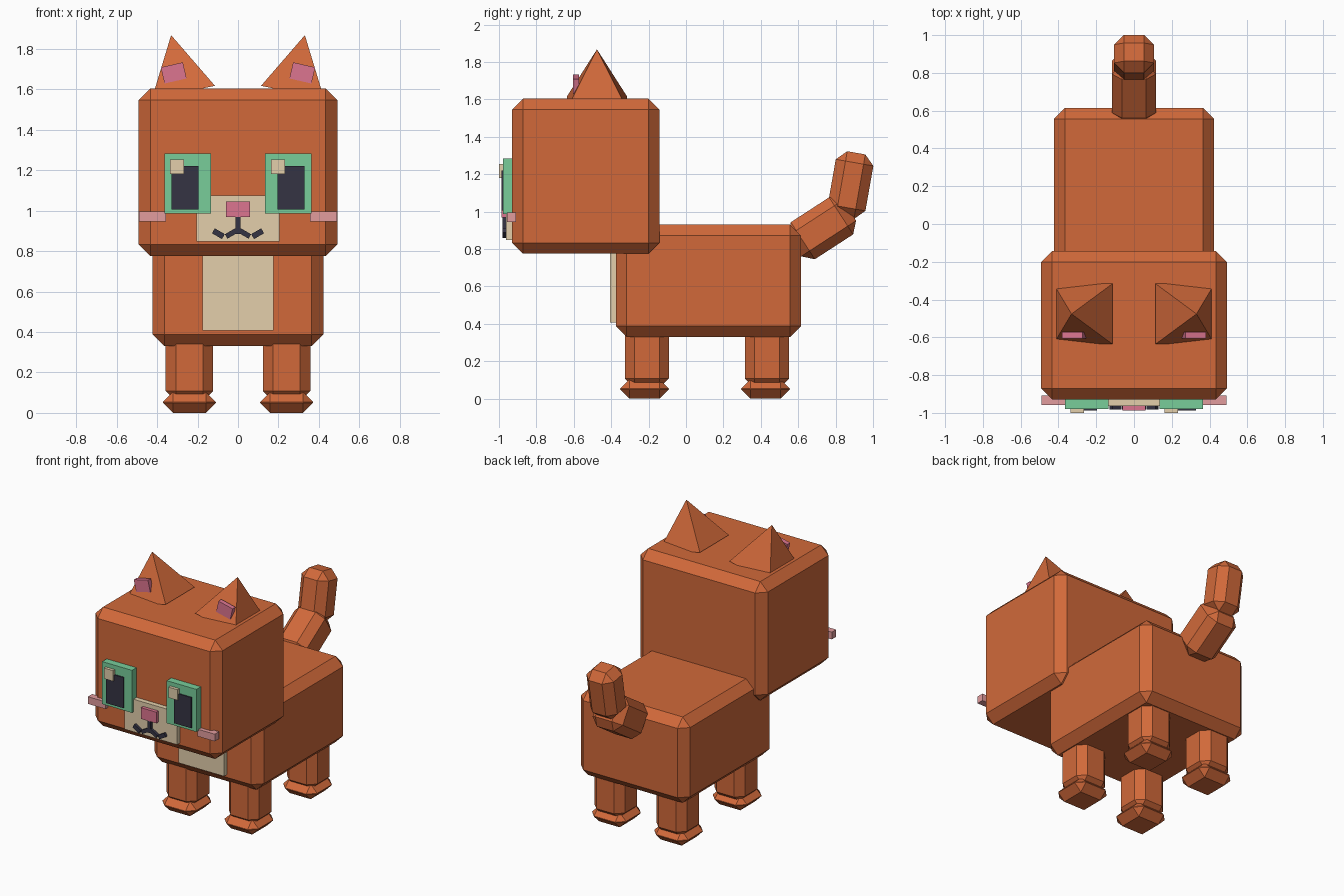
import bpy, bmesh
from math import radians

if "Cube" in bpy.data.objects:
    bpy.data.objects.remove(bpy.data.objects["Cube"])


def material(name, hex_code):
    def lin(c):
        c /= 255
        return c / 12.92 if c <= 0.04045 else ((c + 0.055) / 1.055) ** 2.4
    m = bpy.data.materials.new(name)
    m.diffuse_color = [lin(int(hex_code[i:i + 2], 16)) for i in (0, 2, 4)] + [1]
    m.use_nodes = True
    m.node_tree.nodes["Principled BSDF"].inputs["Base Color"].default_value = m.diffuse_color
    return m


ORANGE = material("orange fur", "D1693A")
CREAM = material("cream", "E3CFAB")
GREEN = material("eye green", "78CD9A")
DARK = material("dark", "353344")
PINK = material("pink", "DC7590")
BLUSH = material("blush", "E29C9E")


def finish(name, bm, loc, rot, mat, bevel=0):
    me = bpy.data.meshes.new(name)
    bm.to_mesh(me)
    bm.free()
    me.materials.append(mat)
    ob = bpy.data.objects.new(name, me)
    bpy.context.collection.objects.link(ob)
    ob.location = loc
    ob.rotation_euler = [radians(a) for a in rot]
    if bevel:
        mod = ob.modifiers.new("chamfer", 'BEVEL')
        mod.width, mod.segments = bevel, 1
    return ob


def box(name, loc, size, mat, rot=(0, 0, 0), bevel=0):
    bm = bmesh.new()
    bmesh.ops.create_cube(bm, size=1)
    bmesh.ops.scale(bm, vec=size, verts=bm.verts)
    return finish(name, bm, loc, rot, mat, bevel)


# Body and head
box("body", (0, 0.12, 0.63), (0.845, 0.99, 0.6), ORANGE, bevel=0.058)
box("head", (0, -0.536, 1.19), (0.983, 0.786, 0.83), ORANGE, bevel=0.058)
box("chest_patch", (0, -0.38, 0.604), (0.353, 0.052, 0.393), CREAM)

# Tail in two bent segments
box("tail_base", (0, 0.727, 0.911), (0.233, 0.35, 0.236), ORANGE, (33, 0, 0), 0.053)
box("tail_tip", (0, 0.88, 1.142), (0.21, 0.35, 0.204), ORANGE, (80, 0, 0), 0.053)

# Muzzle, nose and mouth
box("muzzle", (0, -0.938, 0.962), (0.408, 0.05, 0.228), CREAM)
box("nose", (0, -0.965, 1.007), (0.12, 0.044, 0.078), PINK)
box("mouth_line", (0, -0.967, 0.928), (0.024, 0.03, 0.088), DARK)

for s, side in ((-1, "right"), (1, "left")):
    # Legs and paws
    for leg_y, paw_y, end in ((-0.209, -0.222, "front"), (0.433, 0.425, "back")):
        box(f"{end}_leg_{side}", (s * 0.24, leg_y, 0.225), (0.235, 0.235, 0.335), ORANGE, bevel=0.05)
        box(f"{end}_paw_{side}", (s * 0.24, paw_y, 0.052), (0.262, 0.262, 0.104), ORANGE, bevel=0.05)

    # Ears: outward-leaning square pyramids with pink inner plates
    bm = bmesh.new()
    bmesh.ops.create_cone(bm, cap_ends=True, segments=4, radius1=0.226, radius2=0, depth=0.29)
    bmesh.ops.remove_doubles(bm, verts=bm.verts, dist=0.0001)
    for v in bm.verts:  # turn the base square to the axes
        if v.co.z < 0:
            x, y = v.co.x, v.co.y
            v.co.x, v.co.y = (x - y) * 0.7071, (x + y) * 0.7071
    finish(f"ear_{side}", bm, (s * 0.3005, -0.476, 1.726), (0, s * 12, 0), ORANGE)
    box(f"inner_ear_{side}", (s * 0.318, -0.589, 1.681), (0.112, 0.032, 0.082), PINK, (0, s * 13, 0))

    # Eyes; the highlight sits on the same side of both
    box(f"eye_{side}", (s * 0.249, -0.95, 1.135), (0.23, 0.058, 0.297), GREEN)
    box(f"pupil_{side}", (s * 0.262, -0.972, 1.113), (0.133, 0.03, 0.214), DARK)
    box(f"eye_highlight_{side}", (s * 0.249 - 0.052, -0.983, 1.217), (0.07, 0.034, 0.074), CREAM)

    # Cheeks and curled mouth ends
    box(f"cheek_{side}", (s * 0.423, -0.933, 0.971), (0.135, 0.048, 0.05), BLUSH)
    box(f"mouth_inner_{side}", (s * 0.03, -0.967, 0.889), (0.066, 0.03, 0.025), DARK, (0, s * 30, 0))
    box(f"mouth_outer_{side}", (s * 0.097, -0.967, 0.886), (0.057, 0.03, 0.028), DARK, (0, -s * 30, 0))
